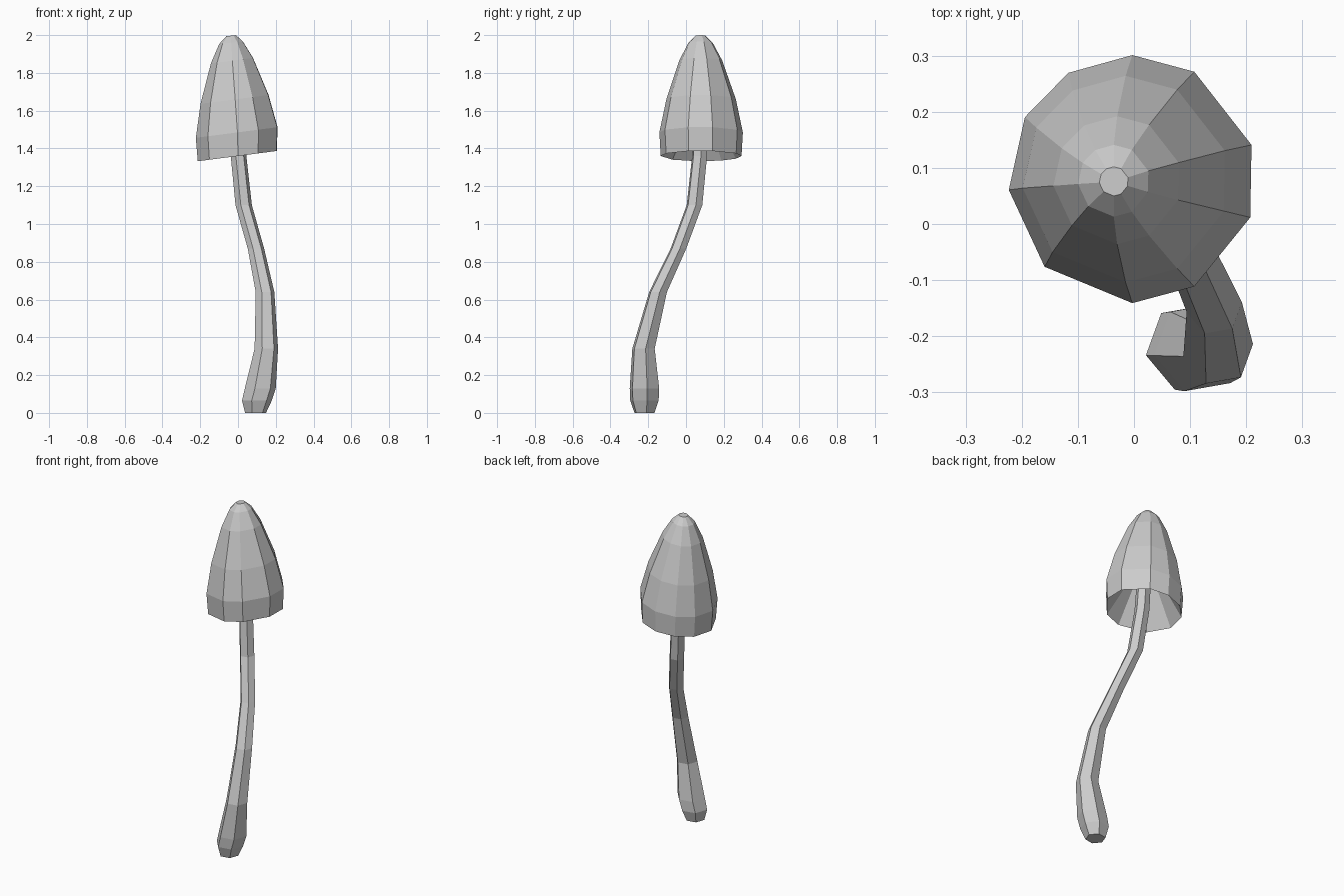
import bpy
import bmesh
from math import cos, sin, radians

cube = bpy.data.objects.get("Cube")
if cube:
    bpy.data.objects.remove(cube)

GREY = (0.6, 0.6, 0.6, 1.0)
grey = bpy.data.materials.new("plain_grey")
grey.use_nodes = True
grey.diffuse_color = GREY
grey.node_tree.nodes["Principled BSDF"].inputs["Base Color"].default_value = GREY


def loft(name, rings, angles, close_start, close_end):
    """Skin rings of (x, y, z, radius, tilt); tilt raises the +x side."""
    bm = bmesh.new()
    loops = []
    for x, y, z, r, tilt in rings:
        loops.append([bm.verts.new((x + r * cos(a), y + r * sin(a),
                                    z + tilt * r * cos(a))) for a in angles])
    n = len(angles)
    for low, high in zip(loops, loops[1:]):
        for i in range(n):
            j = (i + 1) % n
            bm.faces.new((low[i], low[j], high[j], high[i]))
    if close_start:
        bm.faces.new(loops[0][::-1])
    if close_end:
        bm.faces.new(loops[-1])
    mesh = bpy.data.meshes.new(name)
    bm.to_mesh(mesh)
    bm.free()
    mesh.materials.append(grey)
    obj = bpy.data.objects.new(name, mesh)
    bpy.context.collection.objects.link(obj)
    return obj


# Bent six-sided stem with a swollen foot
stem_rings = [
    (0.093, -0.22, 0.0, 0.056, 0),
    (0.10, -0.22, 0.065, 0.08, 0),
    (0.118, -0.22, 0.13, 0.083, 0),
    (0.15, -0.225, 0.34, 0.063, 0),
    (0.143, -0.148, 0.64, 0.05, 0),
    (0.095, -0.04, 0.87, 0.044, 0),
    (0.03, 0.045, 1.10, 0.044, 0),
    (0.003, 0.072, 1.36, 0.042, 0),
    (-0.015, 0.08, 1.70, 0.038, 0),
]
loft("stem", stem_rings, [radians(10 + 60 * i) for i in range(6)], True, True)

# Tall, slightly uneven ten-sided cap, hollow underneath
cap_angles = [radians(a) for a in (16, 60, 90, 121, 150, 185, 225, 270, 300, 342)]
cap_rings = [
    (-0.015, 0.08, 1.66, 0.03, 0.1),
    (0.0, 0.08, 1.36, 0.214, 0.13),
    (-0.003, 0.08, 1.485, 0.221, 0.13),
    (-0.015, 0.08, 1.66, 0.184, 0.13),
    (-0.03, 0.078, 1.865, 0.114, 0.13),
    (-0.036, 0.077, 1.96, 0.064, 0.11),
    (-0.036, 0.076, 1.997, 0.026, 0.1),
]
loft("cap", cap_rings, cap_angles, True, True)
